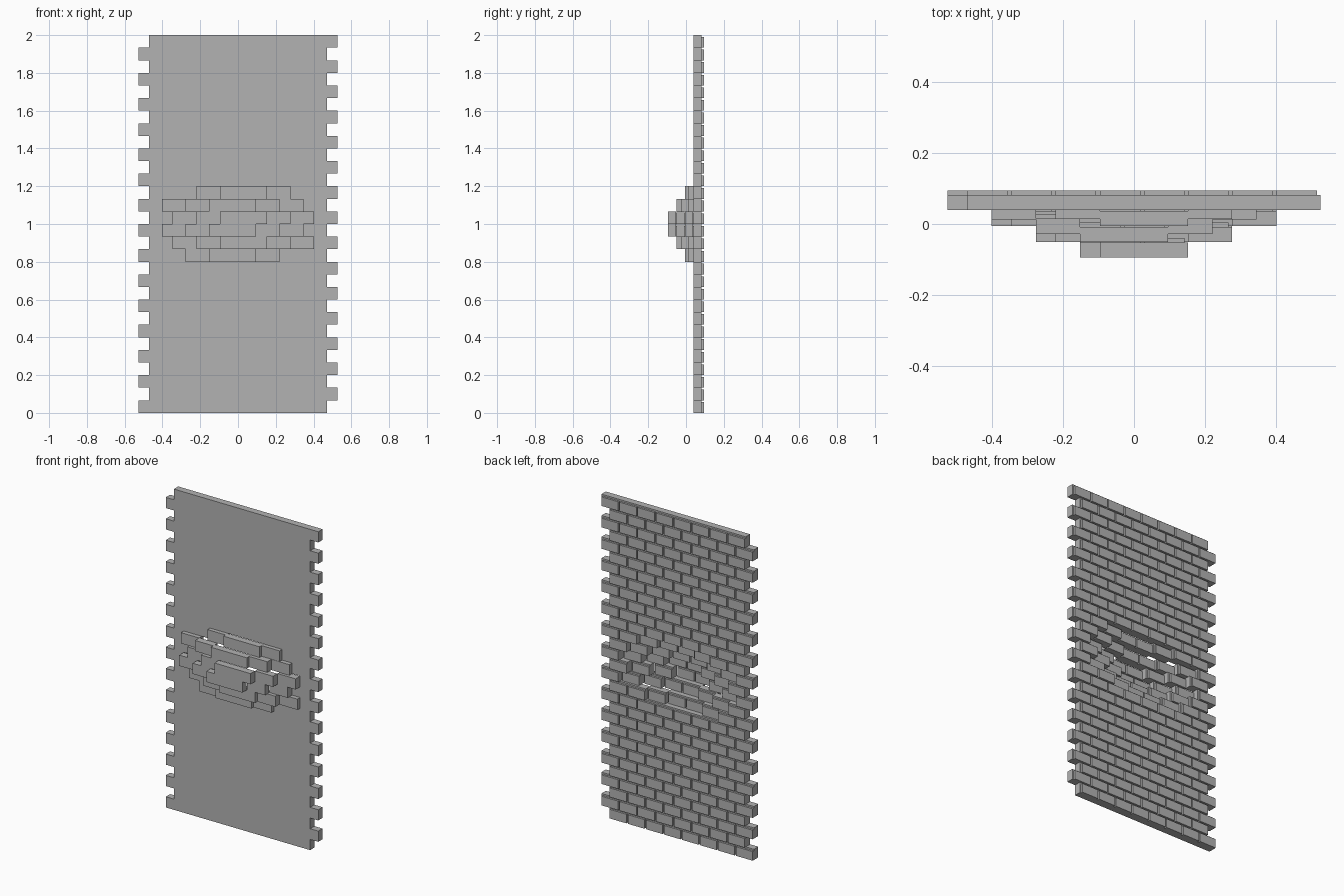
import bpy
import bmesh

cube = bpy.data.objects.get("Cube")
if cube:
    bpy.data.objects.remove(cube)

ROWS, BRICKS = 30, 8
ROW_H = 2 / ROWS
PITCH = 0.1245
START = (-0.526, -0.470)          # left end of even and odd courses
FRONT, MID, BACK = 0.0395, 0.082, 0.0945
GAP = 0.01

# How far the bulging bricks are pushed forward, from the middle outwards
BULGE = {12: (0.045, 0.025), 13: (0.09, 0.067, 0.027), 14: (0.134, 0.09, 0.045)}
BULGE.update({29 - r: steps for r, steps in list(BULGE.items())})


def push(row, brick):
    """Forward offset of a brick; None outside the wall."""
    if not (0 <= row < ROWS and 0 <= brick < BRICKS):
        return None
    steps = BULGE.get(row, ())
    ring = 3 - brick if brick < 4 else brick - 4
    return steps[ring] if ring < len(steps) else 0.0


# Column edges where the bricks of both courses begin and end
edges = sorted(s + i * PITCH for s in START for i in range(BRICKS + 1))


def cell(row, col):
    """Offset of the narrow cell between two neighbouring column edges."""
    if not 0 <= col < len(edges) - 1:
        return None
    middle = (edges[col] + edges[col + 1]) / 2
    return push(row, int((middle - START[row % 2]) // PITCH))


def quad(bm, *points):
    bm.faces.new([bm.verts.new(p) for p in points])


def box(bm, lo, hi, sides):
    """Add the named sides of a box, facing outwards."""
    (x0, y0, z0), (x1, y1, z1) = lo, hi
    if "front" in sides:
        quad(bm, (x0, y0, z0), (x1, y0, z0), (x1, y0, z1), (x0, y0, z1))
    if "back" in sides:
        quad(bm, (x1, y1, z0), (x0, y1, z0), (x0, y1, z1), (x1, y1, z1))
    if "left" in sides:
        quad(bm, (x1, y0, z0), (x1, y1, z0), (x1, y1, z1), (x1, y0, z1))
    if "right" in sides:
        quad(bm, (x0, y1, z0), (x0, y0, z0), (x0, y0, z1), (x0, y1, z1))
    if "top" in sides:
        quad(bm, (x0, y0, z1), (x1, y0, z1), (x1, y1, z1), (x0, y1, z1))
    if "bottom" in sides:
        quad(bm, (x0, y1, z0), (x1, y1, z0), (x1, y0, z0), (x0, y0, z0))


def finish(bm, name, material):
    bmesh.ops.remove_doubles(bm, verts=bm.verts, dist=0.0001)
    mesh = bpy.data.meshes.new(name)
    bm.to_mesh(mesh)
    bm.free()
    mesh.materials.append(material)
    obj = bpy.data.objects.new(name, mesh)
    bpy.context.collection.objects.link(obj)


grey = bpy.data.materials.new("stone_grey")
grey.use_nodes = True
colour = (0.45, 0.45, 0.45, 1)
grey.diffuse_color = colour
grey.node_tree.nodes["Principled BSDF"].inputs["Base Color"].default_value = colour

# Wall body: cells share walls only where their offsets differ
body = bmesh.new()
for row in range(ROWS):
    for col in range(len(edges) - 1):
        offset = cell(row, col)
        if offset is None:
            continue
        sides = ["front", "back"]
        neighbours = {"left": (row, col + 1), "right": (row, col - 1),
                      "top": (row + 1, col), "bottom": (row - 1, col)}
        sides += [s for s, n in neighbours.items() if cell(*n) != offset]
        box(body, (edges[col], FRONT - offset, row * ROW_H),
            (edges[col + 1], MID - offset, (row + 1) * ROW_H), sides)
finish(body, "wall_body", grey)

# Brick faces on the back, with joints above and beside each one
bricks = bmesh.new()
for row in range(ROWS):
    for i in range(BRICKS):
        x = START[row % 2] + i * PITCH
        y = push(row, i)
        box(bricks, (x, MID - y, row * ROW_H),
            (x + PITCH - GAP, BACK - y, (row + 1) * ROW_H - GAP),
            ("back", "left", "right", "top", "bottom"))
finish(bricks, "back_bricks", grey)
